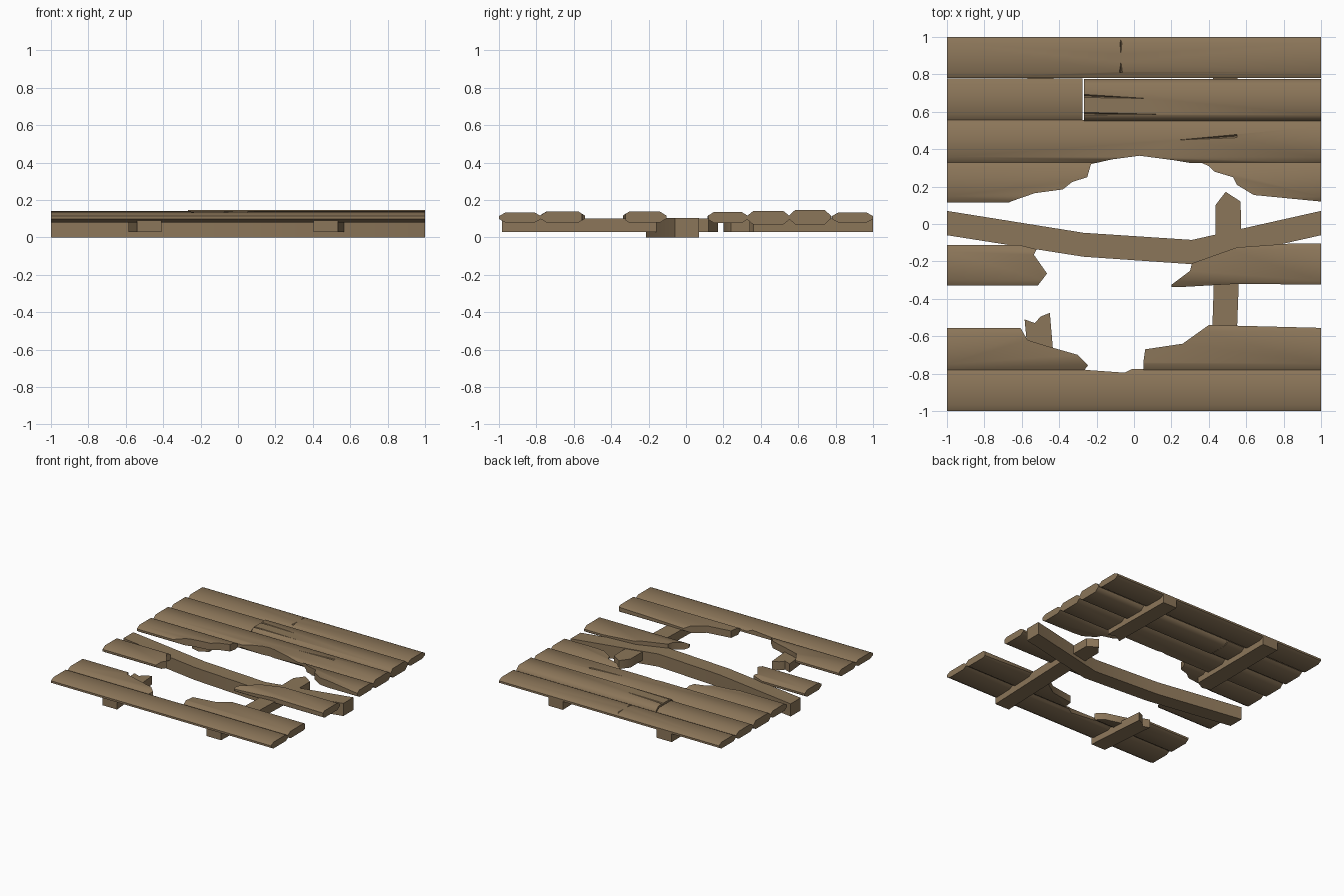
import bpy, bmesh, math

if "Cube" in bpy.data.objects:
    bpy.data.objects.remove(bpy.data.objects["Cube"])

wood = bpy.data.materials.new("weathered_wood")
wood.diffuse_color = (0.26, 0.18, 0.10, 1)
wood.use_nodes = True
wood.node_tree.nodes["Principled BSDF"].inputs["Base Color"].default_value = wood.diffuse_color


def make(name, verts, faces):
    bm = bmesh.new()
    vs = [bm.verts.new(v) for v in verts]
    for f in faces:
        bm.faces.new([vs[i] for i in f])
    bmesh.ops.recalc_face_normals(bm, faces=bm.faces)
    me = bpy.data.meshes.new(name)
    bm.to_mesh(me)
    bm.free()
    me.materials.append(wood)
    ob = bpy.data.objects.new(name, me)
    bpy.context.collection.objects.link(ob)
    return ob


def prism(name, a, b):
    """Solid between two matching loops of points."""
    n = len(a)
    faces = [range(n), range(n, 2 * n)]
    faces += [(i, (i + 1) % n, n + (i + 1) % n, n + i) for i in range(n)]
    return make(name, a + b, faces)


def slab(name, outline, z0, z1):
    return prism(name, [(x, y, z0) for x, y in outline], [(x, y, z1) for x, y in outline])


def activate(ob):
    bpy.ops.object.select_all(action='DESELECT')
    ob.select_set(True)
    bpy.context.view_layer.objects.active = ob


def cut(ob, tool, op):
    tool.hide_render = True
    m = ob.modifiers.new("cut", 'BOOLEAN')
    m.operation, m.solver, m.object = op, 'EXACT', tool
    activate(ob)
    bpy.ops.object.modifier_apply(modifier=m.name)
    bpy.data.objects.remove(tool)


def smooth(ob):
    activate(ob)
    bpy.ops.object.shade_smooth_by_angle(angle=math.radians(50))


def plank(name, y0, y1, z0, z1, outline=None, x0=-1, x1=1, cracks=()):
    """Board with bevelled long edges, trimmed to a broken outline."""
    c, m = 0.033, (z0 + z1) / 2
    prof = [(y0, m + .008), (y0 + c, z1), (y1 - c, z1), (y1, m + .008),
            (y1, m - .008), (y1 - c, z0), (y0 + c, z0), (y0, m - .008)]
    ob = prism(name, [(x0, y, z) for y, z in prof], [(x1, y, z) for y, z in prof])
    if outline:
        cut(ob, slab("outline_cutter", outline, -.1, .3), 'INTERSECT')
    # shallow cracks tapering from a wide end to a point
    for ax, ay, bx, by, w in cracks:
        dx, dy = bx - ax, by - ay
        l = math.hypot(dx, dy)
        px, py, t = -dy / l * w, dx / l * w, z1 + .005
        cut(ob, make("crack_cutter",
                     [(ax + px, ay + py, t), (ax - px, ay - py, t),
                      (ax, ay, z1 - .012), (bx, by, t)],
                     [(0, 1, 2), (0, 1, 3), (1, 2, 3), (2, 0, 3)]), 'DIFFERENCE')
    smooth(ob)


# front planks, second one broken in two
plank("front_plank", -1, -.775, .08, .132,
      [(-1.1, -1.1), (1.1, -1.1), (1.1, -.7), (.07, -.7), (.05, -.745),
       (-.05, -.795), (-.26, -.78), (-.3, -.7), (-1.1, -.7)])
plank("second_plank_left", -.782, -.555, .08, .137,
      [(-1.1, -.9), (-.265, -.9), (-.265, -.78), (-.245, -.755), (-.3, -.7),
       (-.44, -.66), (-.57, -.62), (-.61, -.55), (-.61, -.4), (-1.1, -.4)])
plank("second_plank_right", -.78, -.54, .08, .137,
      [(.05, -.9), (.05, -.74), (.06, -.67), (.26, -.64), (.4, -.54),
       (1.1, -.558), (1.1, -.9)])

# middle plank stubs
plank("middle_plank_left", -.33, -.113, .08, .137,
      [(-1.1, -.4), (-.515, -.4), (-.515, -.33), (-.465, -.265), (-.535, -.165),
       (-.52, -.135), (-.61, -.113), (-.65, 0), (-1.1, 0)])
plank("middle_plank_right", -.338, -.105, .08, .137,
      [(.2, -.34), (.2, -.325), (.3, -.25), (.31, -.21), (.55, -.125),
       (.83, -.105), (.83, 0), (1.1, 0), (1.1, -.325), (.55, -.32)])

# plank at the back rim of the hole, two stubs
plank("hole_plank_left", .115, .332, .078, .135,
      [(-1.1, 0), (-.8, 0), (-.66, .12), (-.53, .165), (-.38, .185), (-.33, .225),
       (-.25, .25), (-.23, .32), (-.15, .34), (-.15, .5), (-1.1, .5)])
plank("hole_plank_right", .115, .332, .078, .135,
      [(1.1, .11), (1, .12), (.64, .155), (.55, .21), (.53, .25), (.43, .28),
       (.4, .31), (.33, .34), (.33, .5), (1.1, .5)])

# back planks
plank("notched_plank", .325, .555, .07, .14,
      [(-1.1, .2), (-.3, .2), (-.23, .32), (-.12, .345), (.03, .365), (.22, .34),
       (.4, .31), (.5, .2), (1.1, .2), (1.1, .7), (-1.1, .7)],
      cracks=[(.55, .47, .1, .44, .012)])
plank("split_plank_left", .555, .778, .075, .136, x1=-.275)
plank("split_plank_right", .55, .775, .07, .146, x0=-.268,
      cracks=[(-.275, .685, .22, .665, .012), (-.275, .59, .3, .585, .01)])
plank("back_plank", .78, 1, .08, .132,
      cracks=[(-.07, 1.0, -.07, .87, .012), (-.07, .81, -.07, .89, .012)])

# bent beam lying across the gap
smooth(slab("bent_beam",
            [(-1, -.06), (-.27, -.175), (.31, -.215), (1, -.06),
             (1, .07), (.31, -.085), (-.27, -.047), (-1, .07)], 0, .104))

# snapped support beams
for name, outline in {
    "front_left_support": [(-.54, -.985), (-.41, -.985), (-.435, -.65), (-.45, -.475),
                           (-.5, -.495), (-.53, -.53), (-.585, -.51)],
    "right_support": [(.405, -.985), (.535, -.985), (.572, 0), (.57, .12),
                      (.49, .172), (.435, .1), (.435, -.06)],
    "back_left_support": [(-.57, 1), (-.43, 1), (-.43, .24), (-.5, .2), (-.57, .22)],
    "back_right_support": [(.42, 1), (.55, 1), (.56, .36), (.5, .38), (.43, .34)],
}.items():
    smooth(slab(name, outline, .03, .1))
